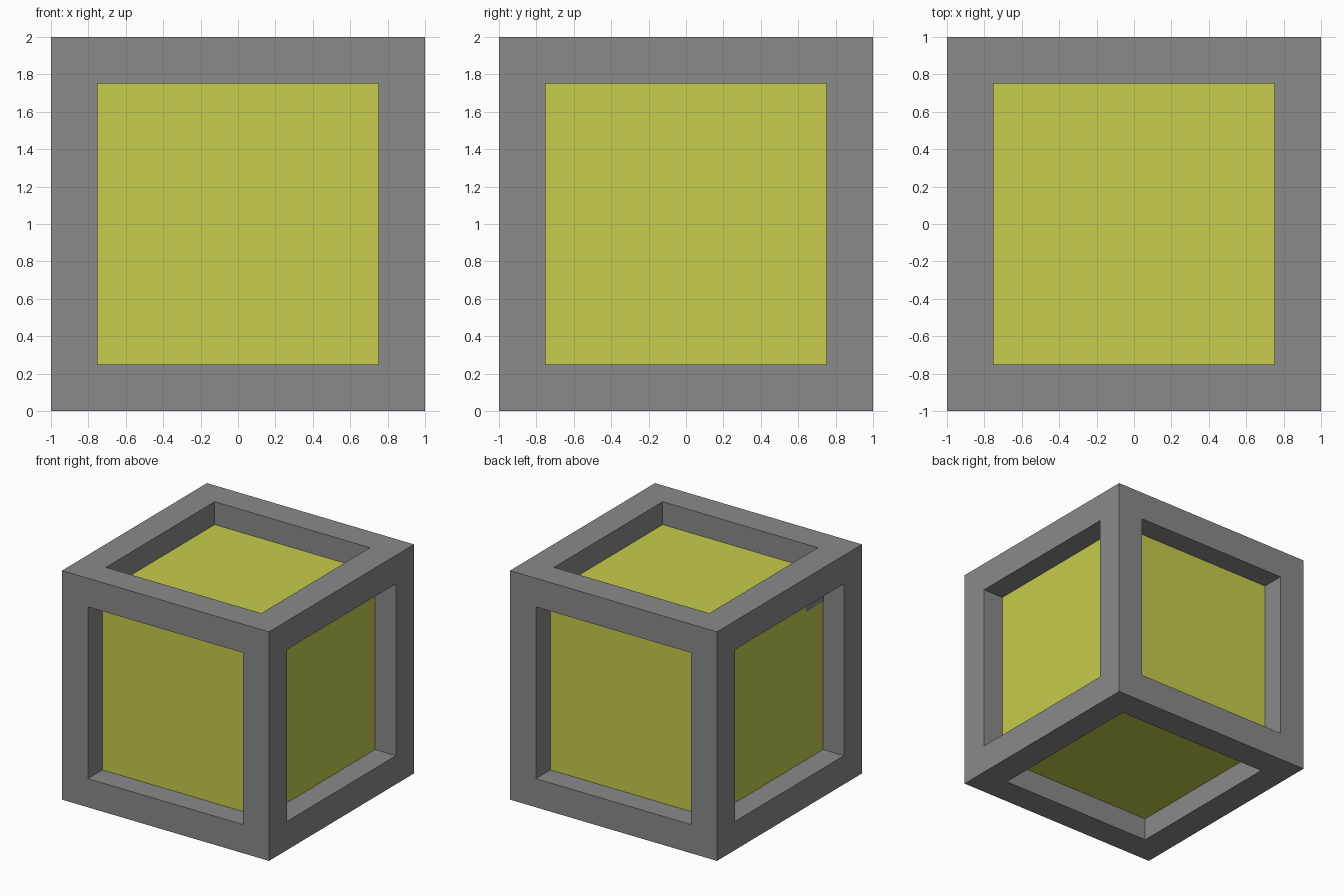
import bpy
import bmesh
from mathutils import Matrix, Vector

SIZE = 2.0      # outer edge of the crate
BEAM = 0.25     # square beam thickness
RECESS = 0.2    # depth of the panels behind the frame

default = bpy.data.objects.get("Cube")
if default:
    bpy.data.objects.remove(default, do_unlink=True)


def make_material(name, rgb):
    mat = bpy.data.materials.new(name)
    mat.use_nodes = True
    colour = (*rgb, 1.0)
    mat.diffuse_color = colour
    mat.node_tree.nodes["Principled BSDF"].inputs["Base Color"].default_value = colour
    return mat


def add_object(name, bm, mat):
    bmesh.ops.recalc_face_normals(bm, faces=bm.faces[:])
    mesh = bpy.data.meshes.new(name)
    bm.to_mesh(mesh)
    bm.free()
    mesh.materials.append(mat)
    obj = bpy.data.objects.new(name, mesh)
    obj.location.z = SIZE / 2
    bpy.context.collection.objects.link(obj)
    return obj


grey = make_material("frame grey", (0.254, 0.254, 0.254))
yellow = make_material("panel yellow", (0.565, 0.604, 0.072))

# Frame: twelve square beams, made by opening a window in each cube face
bm = bmesh.new()
bmesh.ops.create_cube(bm, size=SIZE)
windows = bm.faces[:]
bmesh.ops.inset_individual(bm, faces=windows, thickness=BEAM, use_even_offset=True)
for face in windows:
    normal = face.normal.copy()
    cap = bmesh.ops.extrude_discrete_faces(bm, faces=[face])["faces"][0]
    bmesh.ops.translate(bm, verts=cap.verts[:], vec=-normal * BEAM)
    bmesh.ops.delete(bm, geom=[cap], context='FACES_ONLY')
bmesh.ops.remove_doubles(bm, verts=bm.verts[:], dist=0.001)
add_object("frame", bm, grey)

# Inner box: its six sides show as the recessed panels
bm = bmesh.new()
bmesh.ops.create_cube(bm, size=SIZE - 2 * RECESS)
add_object("inner_box", bm, yellow)

# Small plate in the upper front corner of the right-hand panel
bm = bmesh.new()
bmesh.ops.create_cube(bm, size=1, matrix=Matrix.LocRotScale(
    Vector((RECESS - SIZE / 2, -0.63, 0.65)), None, Vector((0.008, 0.24, 0.21))))
add_object("corner_plate", bm, grey)
